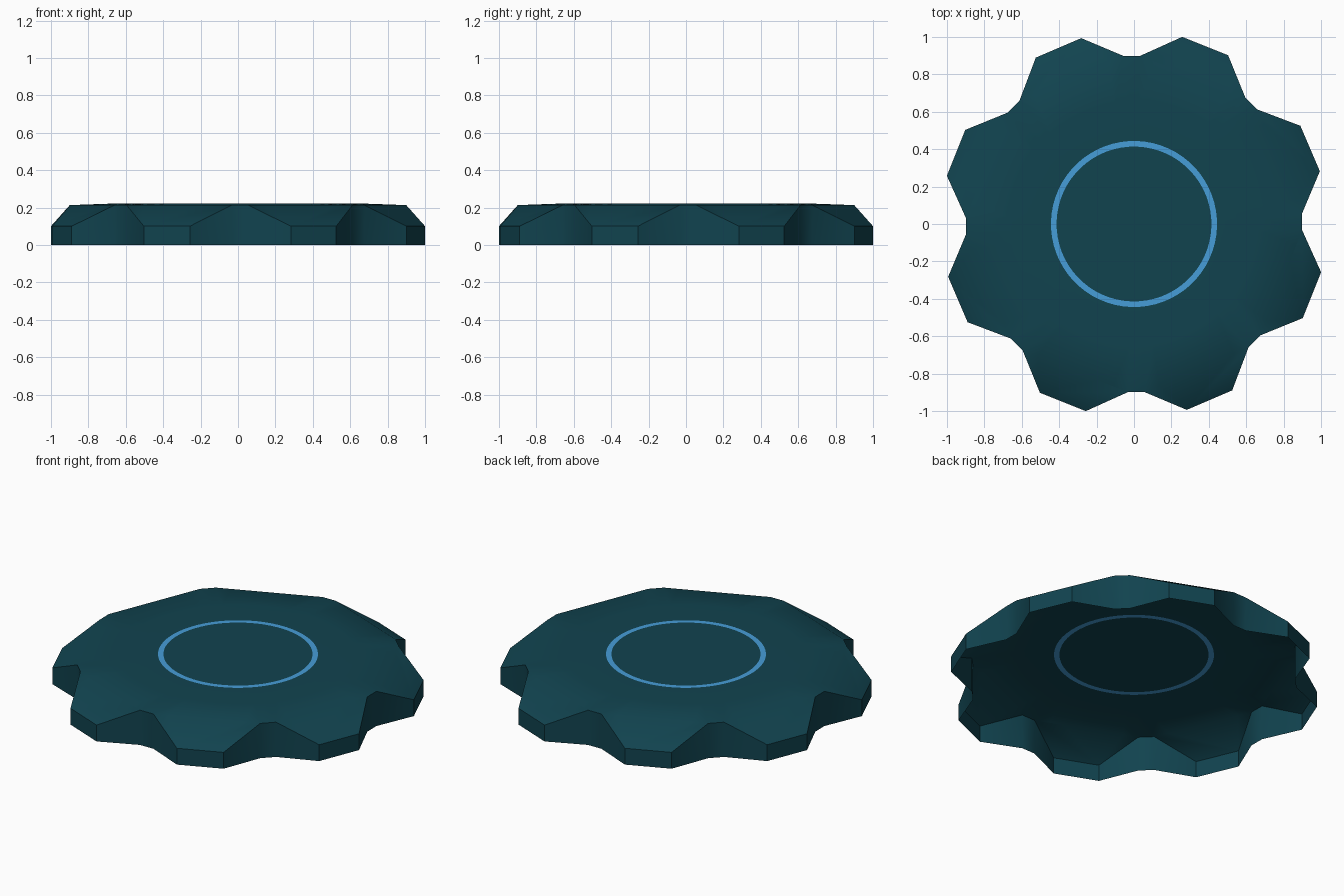
import bpy, bmesh, math

if "Cube" in bpy.data.objects:
    bpy.data.objects.remove(bpy.data.objects["Cube"])

def mat(name, col):
    m = bpy.data.materials.new(name)
    m.diffuse_color = (*col, 1)
    m.use_nodes = True
    m.node_tree.nodes["Principled BSDF"].inputs["Base Color"].default_value = m.diffuse_color
    return m

teal = mat("dark teal", (0.0056, 0.056, 0.078))
blue = mat("sky blue", (0.062, 0.34, 0.69))

TEETH, CHORD = 8, 7             # teeth, steps along each chord behind a tooth
R_TIP, R_VALLEY = 1.033, 0.90
Z_TIP, Z_RIM, Z_TOP = 0.10, 0.213, 0.222
CENTRE, HALF_TIP, HALF_VALLEY = 68.2, 7.35, 2.85

def polar(r, deg, z):
    a = math.radians(deg)
    return (r * math.cos(a), r * math.sin(a), z)

bm = bmesh.new()
rim = []                        # upper rim loop, counter-clockwise
base = []                       # outline loop on the ground
edge = []                       # outline loop at the top of the walls
tips = []
for t in range(TEETH):
    c = CENTRE + 45 * t
    a0, a1 = c - 22.5 + HALF_VALLEY, c + 22.5 - HALF_VALLEY
    p0, p1 = polar(R_VALLEY, a0, Z_RIM), polar(R_VALLEY, a1, Z_RIM)
    chord = []
    for i in range(CHORD + 1):
        f = i / CHORD
        chord.append(bm.verts.new([p0[k] * (1 - f) + p1[k] * f for k in range(3)]))
    tip = [bm.verts.new(polar(R_TIP, c + s * HALF_TIP, Z_TIP)) for s in (-1, 1)]
    # sloping top of the tooth
    bm.faces.new([chord[0], tip[0], tip[1]] + chord[:0:-1])
    rim += chord
    edge += [chord[0], tip[0], tip[1], chord[-1]]

# vertical walls, open underneath
base = [bm.verts.new((v.co.x, v.co.y, 0)) for v in edge]
n = len(edge)
for i in range(n):
    j = (i + 1) % n
    bm.faces.new((base[i], base[j], edge[j], edge[i]))

# top disc in rings, with the blue stripe as its own ring of faces
outer = rim
n = len(rim)
for r, idx in ((0.65, 0), (0.444, 0), (0.414, 1)):
    inner = [bm.verts.new(polar(r, CENTRE - 22.5 + HALF_VALLEY + 360 * i / n, Z_TOP))
             for i in range(n)]
    for i in range(n):
        j = (i + 1) % n
        bm.faces.new((outer[i], outer[j], inner[j], inner[i])).material_index = idx
    outer = inner
bm.faces.new(outer)

bm.normal_update()
me = bpy.data.meshes.new("scalloped_cap")
bm.to_mesh(me)
bm.free()
me.materials.append(teal)
me.materials.append(blue)
cap = bpy.data.objects.new("scalloped_cap", me)
bpy.context.collection.objects.link(cap)
bpy.context.view_layer.objects.active = cap
cap.select_set(True)
bpy.ops.object.shade_smooth_by_angle(angle=math.radians(40))
